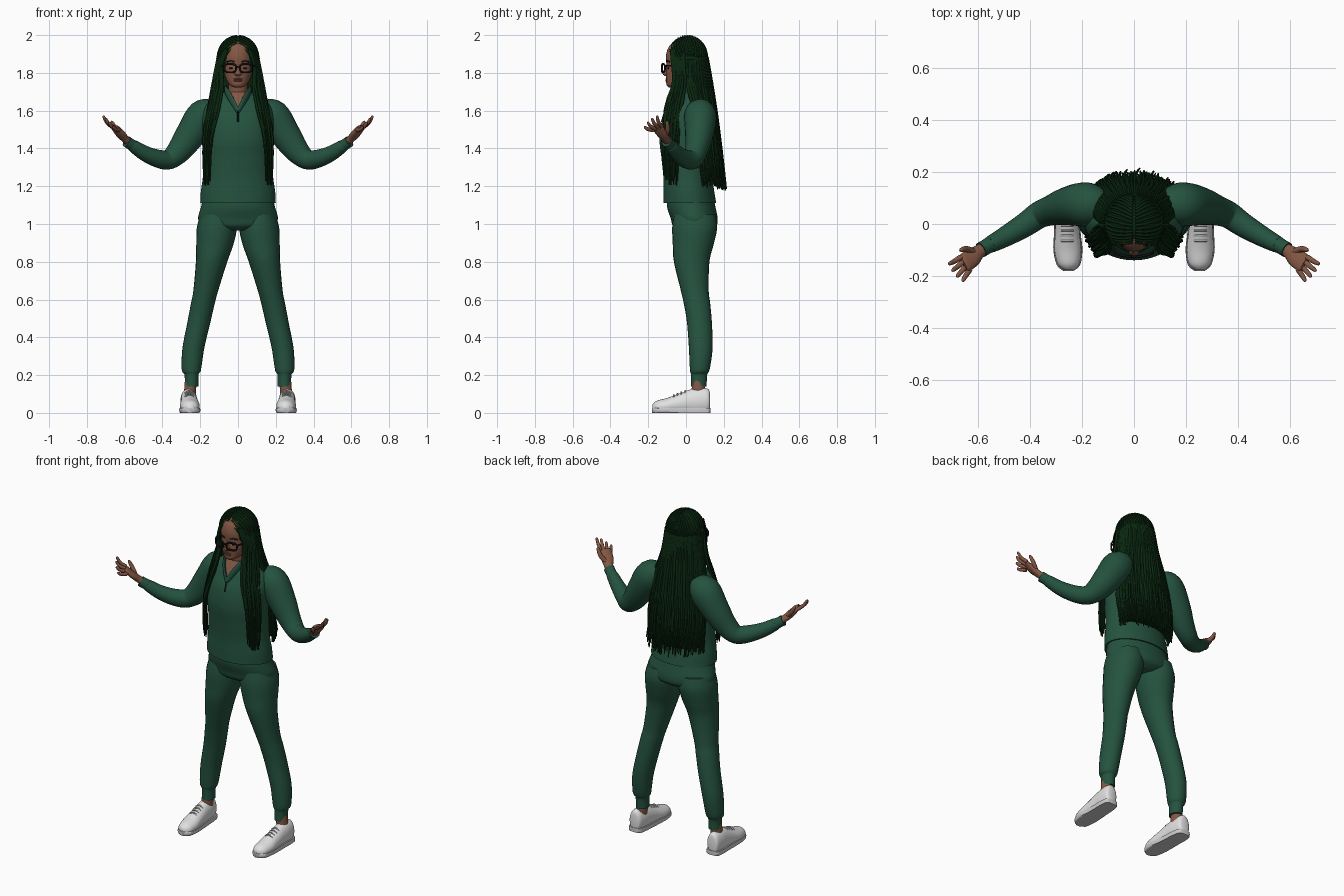
import bpy, bmesh, math, random
from math import sin, cos, pi, radians
from mathutils import Vector

random.seed(4)
cube = bpy.data.objects.get("Cube")
if cube:
    bpy.data.objects.remove(cube)
X, Y, Z = Vector((1, 0, 0)), Vector((0, 1, 0)), Vector((0, 0, 1))
made = []


def material(name, r, g, b):
    m = bpy.data.materials.new(name)
    m.use_nodes = True
    m.diffuse_color = (r, g, b, 1)
    bsdf = m.node_tree.nodes["Principled BSDF"]
    bsdf.inputs["Base Color"].default_value = (r, g, b, 1)
    bsdf.inputs["Roughness"].default_value = 0.8
    return m


FABRIC = material("green fabric", .018, .085, .05)
HAIR = material("dark green hair", .003, .02, .005)
SKIN = material("brown skin", .23, .095, .058)
LIPS = material("lips", .17, .06, .045)
WHITE = material("white shoe", .75, .75, .75)
SOLE = material("shoe sole", .6, .6, .6)
BLACK = material("black frame", .006, .006, .007)


def add(name, data, mats, mirror=False):
    ob = bpy.data.objects.new(name, data)
    bpy.context.collection.objects.link(ob)
    for m in mats:
        data.materials.append(m)
    if mirror:
        ob.modifiers.new("mirror", 'MIRROR')
    made.append(ob)
    return ob


def spline(points, steps):
    """Catmull-Rom interpolation of equal-length tuples."""
    out = []
    n = len(points)
    for i in range(n - 1):
        quad = [points[max(0, min(n - 1, i + k))] for k in (-1, 0, 1, 2)]
        for s in range(steps):
            t = s / steps
            out.append([b + .5 * t * (c - a + t * (2*a - 5*b + 4*c - d + t * (3*(b - c) + d - a)))
                        for a, b, c, d in zip(*quad)])
    return out + [list(points[-1])]


def loft(name, mats, stations, axis=None, ref=Y, sides=24, steps=5, mirror=False, zclamp=None):
    """Skin elliptical rings given as (x, y, z, width radius, depth radius)."""
    rings = spline(stations, steps)
    mid = [Vector(r[:3]) for r in rings]
    bm = bmesh.new()
    loops = []
    for i, r in enumerate(rings):
        t = axis or (mid[min(i + 1, len(mid) - 1)] - mid[max(i - 1, 0)]).normalized()
        u = ref.cross(t).normalized()
        v = t.cross(u)
        loop = []
        for k in range(sides):
            a = 2 * pi * k / sides
            p = mid[i] + u * (r[3] * cos(a)) + v * (r[4] * sin(a))
            if zclamp:
                p.z = max(zclamp[0], min(zclamp[1], p.z))
            loop.append(bm.verts.new(p))
        loops.append(loop)
    for a, b in zip(loops, loops[1:]):
        for k in range(sides):
            n = (k + 1) % sides
            bm.faces.new((a[k], a[n], b[n], b[k]))
    bm.faces.new(loops[0][::-1])
    bm.faces.new(loops[-1])
    bmesh.ops.recalc_face_normals(bm, faces=bm.faces[:])
    me = bpy.data.meshes.new(name)
    bm.to_mesh(me)
    bm.free()
    return add(name, me, mats, mirror)


def ball(name, mat, center, size, mirror=False, seg=32):
    bm = bmesh.new()
    bmesh.ops.create_uvsphere(bm, u_segments=seg, v_segments=seg // 2, radius=1)
    for v in bm.verts:
        v.co = Vector([c + s * q for c, s, q in zip(center, size, v.co)])
    me = bpy.data.meshes.new(name)
    bm.to_mesh(me)
    bm.free()
    return add(name, me, [mat], mirror)


def strands(name, mat, paths, radius, taper=1.0, mirror=False, cyclic=False):
    """Round cords following point paths, thinning to the taper factor."""
    cu = bpy.data.curves.new(name, 'CURVE')
    cu.dimensions = '3D'
    cu.bevel_depth = radius
    cu.bevel_resolution = 1
    cu.use_fill_caps = True
    for path in paths:
        sp = cu.splines.new('POLY')
        sp.points.add(len(path) - 1)
        for i, p in enumerate(path):
            sp.points[i].co = (*p, 1)
            sp.points[i].radius = 1 + (taper - 1) * (i / (len(path) - 1)) ** 3
        sp.use_cyclic_u = cyclic
    return add(name, cu, [mat], mirror)


# Pullover, with the open neck coloured as skin
top = loft("pullover", [FABRIC, SKIN], [
    (0, .02, 1.11, .2, .14), (0, .015, 1.17, .197, .135), (0, .01, 1.25, .186, .13),
    (0, .005, 1.35, .182, .135), (0, 0, 1.45, .185, .14), (0, .01, 1.55, .19, .135),
    (0, .02, 1.62, .175, .112), (0, .02, 1.67, .125, .085), (0, .015, 1.7, .07, .062)],
    axis=Z, sides=64, steps=8)
for f in top.data.polygons:
    c = f.center
    if c.y < 0 and abs(c.x) < (c.z - 1.6) * .55:
        f.material_index = 1
loft("collar", [FABRIC], [
    (0, -.112, 1.595, .006, .012), (.03, -.088, 1.65, .008, .018), (.057, -.05, 1.695, .008, .022),
    (.064, 0, 1.71, .008, .024), (.04, .055, 1.72, .008, .024), (0, .072, 1.72, .008, .024)],
    ref=Z, sides=12, mirror=True)
strands("zip", BLACK, [[(0, -.113, 1.595), (0, -.13, 1.54)]], .004)
loft("sleeve", [FABRIC], [
    (.12, .06, 1.61, .05, .06), (.18, .075, 1.575, .088, .085), (.25, .07, 1.475, .08, .075),
    (.31, .055, 1.39, .066, .06), (.365, .035, 1.342, .053, .052), (.42, -.003, 1.345, .048, .047),
    (.49, -.045, 1.372, .041, .04), (.55, -.077, 1.41, .034, .033), (.562, -.083, 1.418, .03, .03),
    (.59, -.1, 1.437, .03, .03)], mirror=True)

# Hands
loft("palm", [SKIN], [
    (.575, -.091, 1.43, .024, .02), (.6, -.108, 1.452, .027, .019), (.625, -.13, 1.48, .036, .018),
    (.65, -.148, 1.51, .036, .013), (.658, -.153, 1.518, .028, .008)], ref=Z, sides=16, mirror=True)
base_a, base_b = Vector((.668, -.128, 1.515)), Vector((.632, -.174, 1.497))
tip_a, tip_b = Vector((.715, -.155, 1.572)), Vector((.662, -.222, 1.515))
for i, name in enumerate(("index", "middle", "ring", "little")):
    a, b = base_a.lerp(base_b, i / 3), tip_a.lerp(tip_b, i / 3)
    b += (b - a) * (.12 if i in (1, 2) else 0)
    m = a.lerp(b, .5) + Vector((.004, -.004, -.004))
    loft(name + "_finger", [SKIN], [(*a, .011, .011), (*m, .0095, .0095),
         (*a.lerp(b, .92), .007, .007), (*b, .002, .002)], ref=Z, sides=10, mirror=True)
loft("thumb", [SKIN], [(.615, -.11, 1.465, .014, .014), (.645, -.097, 1.5, .012, .012),
     (.665, -.1, 1.535, .009, .009), (.67, -.104, 1.545, .003, .003)], ref=Y, sides=10, mirror=True)

# Trousers
loft("trouser_hips", [FABRIC], [
    (0, .02, 1.16, .18, .12), (0, .028, 1.09, .196, .128), (0, .043, 1.03, .211, .124),
    (0, .046, .99, .19, .115), (0, .046, .965, .1, .08)], axis=Z, sides=40)
loft("trouser_leg", [FABRIC], [
    (.108, .045, 1.05, .09, .11), (.112, .046, .98, .106, .119), (.123, .038, .89, .098, .108),
    (.14, .03, .8, .083, .094), (.17, .046, .65, .066, .074), (.186, .058, .58, .063, .07),
    (.207, .071, .48, .061, .066), (.235, .078, .35, .058, .063), (.245, .075, .26, .054, .056),
    (.247, .072, .22, .049, .05), (.246, .069, .2, .037, .043), (.246, .068, .14, .036, .041)],
    axis=Z, mirror=True)
loft("ankle", [SKIN], [(.25, .066, .19, .03, .034), (.255, .066, .08, .033, .037)],
     axis=Z, mirror=True)

# Shoes: upper, flattened sole and laces
last = [(.264, .128, .06, .015, .03), (.263, .118, .062, .036, .064), (.261, .07, .06, .044, .072),
        (.259, .02, .057, .045, .066), (.257, -.04, .046, .048, .055), (.255, -.1, .036, .052, .043),
        (.253, -.155, .03, .041, .034), (.253, -.178, .026, .016, .018)]
loft("shoe_upper", [WHITE], last, axis=-Y, ref=Z, mirror=True, zclamp=(.004, .2))
loft("shoe_sole", [SOLE], [(x, y * 1.015, .015, w + .004, d) for x, y, z, w, d in last],
     axis=-Y, ref=Z, mirror=True, zclamp=(0, .026))
laces = []
for i in range(4):
    y, z = -.065 + i * .02, .096 + i * .007
    laces.append([(.257 + s * .024, y, z - .012 * s * s) for s in (-1, -.5, 0, .5, 1)])
strands("laces", SOLE, laces, .004, mirror=True)

# Head and face
loft("neck", [SKIN], [(0, .015, 1.6, .058, .052), (0, .005, 1.68, .05, .05),
                      (0, 0, 1.78, .052, .055)], axis=Z)
loft("head", [SKIN], [
    (0, -.068, 1.722, .018, .022), (0, -.06, 1.735, .042, .043), (0, -.038, 1.765, .062, .067),
    (0, -.024, 1.8, .073, .082), (0, -.015, 1.84, .08, .088), (0, -.008, 1.89, .083, .098),
    (0, -.002, 1.94, .074, .088), (0, .002, 1.975, .045, .05)], axis=Z, sides=32)
loft("nose", [SKIN], [(0, -.094, 1.845, .009, .011), (0, -.104, 1.815, .012, .014),
     (0, -.106, 1.795, .019, .018), (0, -.103, 1.783, .01, .008)], axis=Z, sides=16)
for name, z, h in (("upper_lip", 1.768, .005), ("lower_lip", 1.759, .006)):
    ball(name, LIPS, (0, -.1, z), (.024, .009, h), seg=16)
ball("eye", BLACK, (.034, -.093, 1.825), (.013, .006, .005), True, 16)
strands("eyebrow", HAIR, [[(.018, -.104, 1.858), (.038, -.101, 1.864), (.058, -.086, 1.858)]],
        .0035, mirror=True)

# Glasses
rim = []
for k in range(20):
    a = 2 * pi * k / 20
    c, s = cos(a), sin(a)
    x = .041 + math.copysign(abs(c) ** .6, c) * .03
    rim.append((x, -.127 + x * x * 3, 1.825 + math.copysign(abs(s) ** .6, s) * .022))
strands("glasses_rim", BLACK, [rim], .0055, mirror=True, cyclic=True)
strands("glasses_arm", BLACK, [[(0, -.126, 1.832), (.014, -.125, 1.831)],
        [(.07, -.112, 1.836), (.082, -.095, 1.838), (.1, -.02, 1.84)]], .005, mirror=True)

# Hair cap with braids swept away from a centre parting
core, size = Vector((0, .008, 1.88)), Vector((.107, .103, .115))
ball("hair_cap", HAIR, core, size)
on_cap = lambda d: core + Vector([q * s * 1.01 for q, s in zip(d, size)])
braids = []
for k in range(18):
    f = k / 17
    start = Vector((.05, sin(-.95 + f * 2), cos(-.95 + f * 2))).normalized()
    b = -.75 + f * 2.2
    end = Vector((cos(b), sin(b), -.1)).normalized()
    braids.append([on_cap(start.slerp(end, j / 9)) for j in range(10)])
for z in (-.12, -.04):
    braids.append([on_cap((1.03 * cos(a), 1.03 * sin(a), z)) for a in
                   [-.4 + j * (pi / 2 + .4) / 14 for j in range(15)]])
strands("cap_braids", HAIR, braids, .0055, mirror=True)

# Long hair: solid backing, then loose braids behind and in front of the shoulders
loft("hair_mass", [HAIR], [
    (0, .02, 1.89, .1, .085), (0, .05, 1.78, .108, .07), (0, .065, 1.7, .122, .07),
    (0, .07, 1.58, .15, .08), (0, .085, 1.4, .16, .09), (0, .095, 1.23, .16, .09)], axis=Z)
back = []
for layer, depth in enumerate((1, .9)):
    for k in range(52):
        a = radians(-98 + 196 * (k + layer / 2) / 51.5)
        j = random.uniform(-.008, .008)
        s, c = sin(a), cos(a) * depth + j
        low = 1.2 + random.uniform(-.03, .035) + .02 * abs(s)
        back.append(spline([
            (.105 * s, .012 + .1 * c, 1.885), (.122 * s, .018 + .118 * c, 1.75),
            (.16 * s + j, .058 + .105 * c, 1.58), (.178 * s - j, .08 + .11 * c, 1.38),
            (.172 * s + j, .098 + .108 * c + j, low)], 3))
strands("back_braids", HAIR, back, .0085, .35)
inner = [(.058, -.078, 1.925), (.086, -.07, 1.84), (.082, -.072, 1.74), (.1, -.105, 1.62),
         (.138, -.125, 1.45), (.15, -.112, 1.25)]
outer = [(.1, -.01, 1.9), (.114, -.01, 1.84), (.13, -.015, 1.74), (.158, -.04, 1.62),
         (.185, -.06, 1.45), (.178, -.06, 1.23)]
front = []
for k in range(34):
    f = (k % 17) / 16
    drop = random.uniform(-.04, .04)
    path = []
    for i, (p, q) in enumerate(zip(inner, outer)):
        v = Vector(p).lerp(Vector(q), f)
        if i > 1:
            v += Vector((random.uniform(-.004, .004), random.uniform(-.006, .006) + (k // 17) * .014, 0))
        path.append(v + Z * (drop if i == 5 else 0))
    front.append(spline([tuple(v) for v in path], 3))
strands("front_braids", HAIR, front, .0085, .35, mirror=True)

# Smooth shading that keeps hard edges
bpy.ops.object.select_all(action='DESELECT')
for ob in made:
    if ob.type == 'MESH':
        ob.select_set(True)
        bpy.context.view_layer.objects.active = ob
bpy.ops.object.shade_smooth_by_angle(angle=radians(50))
